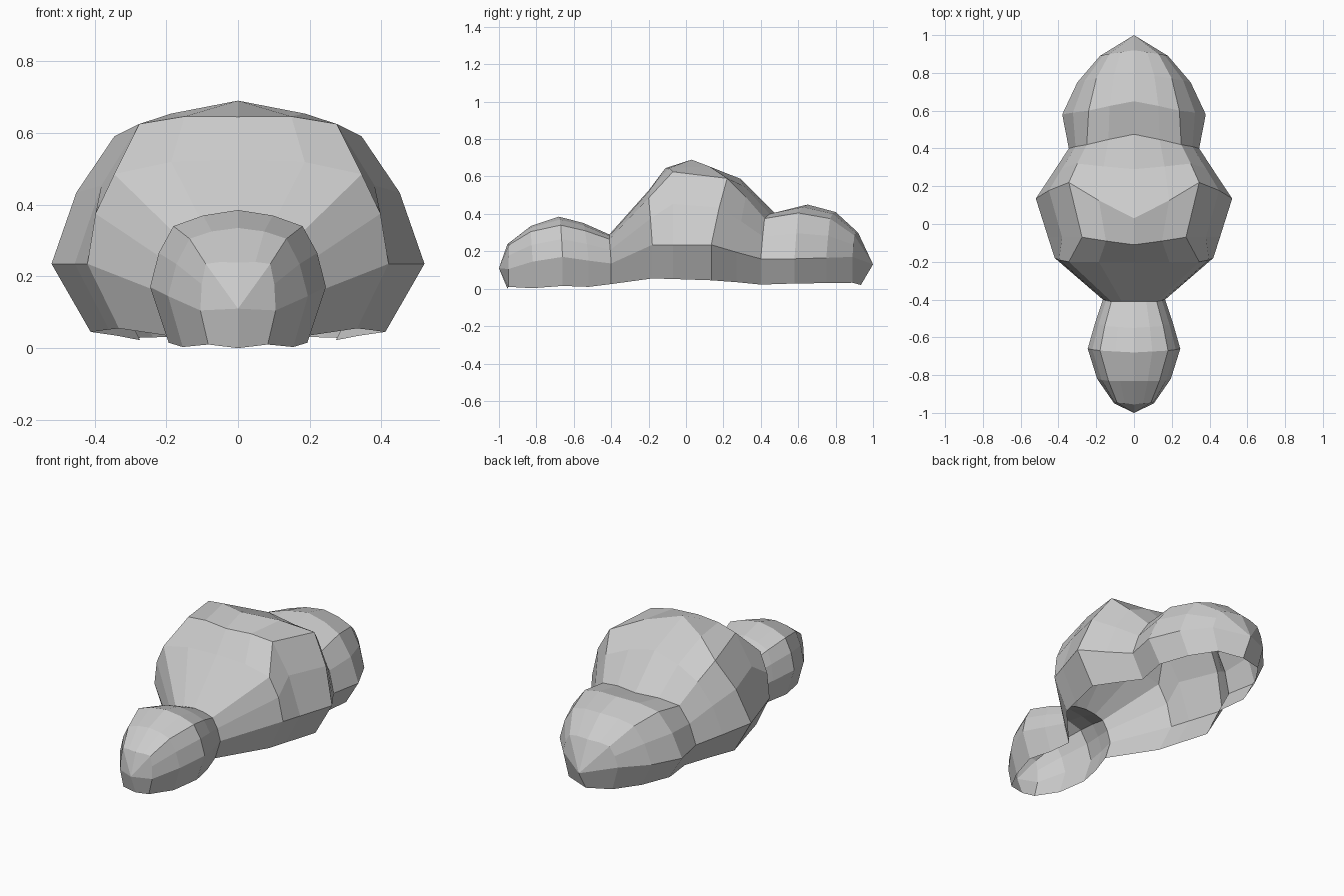
import bpy, bmesh
from mathutils import Vector

if "Cube" in bpy.data.objects:
    bpy.data.objects.remove(bpy.data.objects["Cube"])

# Cross-section stations from front to back (right half only):
# side y, bottom z, widest x, widest z, shoulder (x, y, z), top (y, z)
STATIONS = [
    # front lobe
    (-.95, .010, .105, .105, .090, -.945, .235, -.955, .238),
    (-.82, .003, .195, .145, .135, -.83, .305, -.83, .335),
    (-.66, .015, .245, .170, .180, -.67, .340, -.68, .385),
    (-.52, .010, .205, .150, .155, -.54, .310, -.55, .352),
    (-.40, .025, .165, .135, .120, -.41, .265, -.41, .290),
    # large middle hump
    (-.18, .055, .420, .235, .345, -.20, .485, -.20, .525),
    (-.07, .052, .455, .235, .275, -.07, .625, -.11, .645),
    (.135, .045, .520, .235, .345, .22, .590, .03, .690),
    (.27, .035, .430, .195, .300, .32, .490, .29, .588),
    # rear lobe
    (.40, .022, .345, .160, .250, .42, .375, .475, .405),
    (.58, .028, .380, .160, .240, .60, .405, .65, .450),
    (.75, .030, .300, .165, .200, .77, .375, .80, .410),
    (.89, .032, .180, .170, .130, .90, .285, .92, .300),
]
FRONT_TIP = ((0, -1, .11), (0, -.955, 0))
REAR_TIP = ((0, 1, .13), (0, .935, .02))


def half_ring(bm, s):
    """Points from the open bottom edge up to the centre line."""
    y, bz, wx, wz, sx, sy, sz, ty, tz = s
    bottom, wide = Vector((wx * .79, y, bz)), Vector((wx, y, wz))
    shoulder, top = Vector((sx, sy, sz)), Vector((0, ty, tz))
    side = (wide + shoulder) / 2 + Vector((wx * .035, 0, .06 * (sz - wz)))
    upper = (shoulder + top) / 2 + Vector((sx * .04, 0, .04 * sx))
    return [bm.verts.new(p) for p in (bottom, wide, side, shoulder, upper, top)]


def close_end(bm, ring, tip):
    """Wrap the end of the shell down to the centre line."""
    mid, low = (bm.verts.new(p) for p in tip)
    bm.faces.new((ring[0], ring[1], mid, low))
    bm.faces.new((ring[1], ring[2], ring[3], mid))
    bm.faces.new((ring[3], ring[4], ring[5], mid))


# Shell, open underneath
bm = bmesh.new()
rings = [half_ring(bm, s) for s in STATIONS]
for a, b in zip(rings, rings[1:]):
    for i in range(5):
        bm.faces.new((a[i], b[i], b[i + 1], a[i + 1]))
close_end(bm, rings[0], FRONT_TIP)
close_end(bm, rings[-1], REAR_TIP)

# Mirror to the left half and weld the centre seam
dup = bmesh.ops.duplicate(bm, geom=bm.verts[:] + bm.edges[:] + bm.faces[:])
for v in (g for g in dup["geom"] if isinstance(g, bmesh.types.BMVert)):
    v.co.x *= -1
bmesh.ops.remove_doubles(bm, verts=bm.verts[:], dist=.0005)
bmesh.ops.recalc_face_normals(bm, faces=bm.faces[:])
# Make sure the open shell faces outwards
top_face = max(bm.faces, key=lambda f: f.calc_center_median().z)
if top_face.normal.z < 0:
    bmesh.ops.reverse_faces(bm, faces=bm.faces[:])

mesh = bpy.data.meshes.new("lobed_shell")
bm.to_mesh(mesh)
bm.free()
bpy.context.collection.objects.link(bpy.data.objects.new("lobed_shell", mesh))
